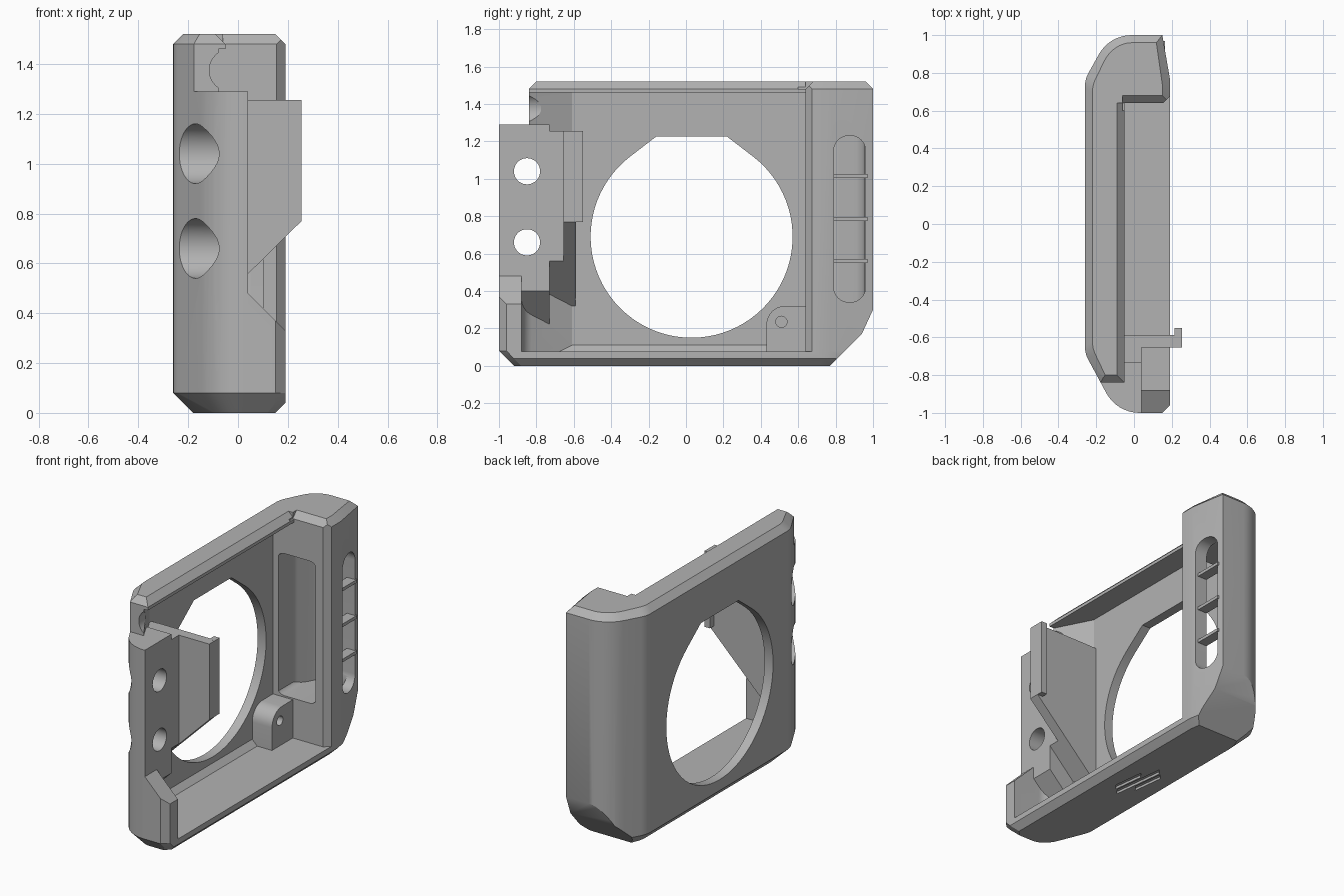
import bpy, bmesh, math
from mathutils import Vector

old = bpy.data.objects.get("Cube")
if old:
    bpy.data.objects.remove(old, do_unlink=True)

grey = bpy.data.materials.new("plain grey")
grey.use_nodes = True
grey.diffuse_color = (0.45, 0.45, 0.45, 1)
grey.node_tree.nodes["Principled BSDF"].inputs["Base Color"].default_value = (0.45, 0.45, 0.45, 1)


def finish(name, bm):
    bmesh.ops.recalc_face_normals(bm, faces=bm.faces)
    mesh = bpy.data.meshes.new(name)
    bm.to_mesh(mesh)
    bm.free()
    mesh.materials.append(grey)
    ob = bpy.data.objects.new(name, mesh)
    bpy.context.scene.collection.objects.link(ob)
    return ob


def fillet(corners, steps=8):
    """Polygon from (a, b) or (a, b, radius) corners."""
    out, n = [], len(corners)
    for i, c in enumerate(corners):
        p = Vector(c[:2])
        if len(c) == 2:
            out.append(p)
            continue
        u = (Vector(corners[i - 1][:2]) - p).normalized()
        v = (Vector(corners[(i + 1) % n][:2]) - p).normalized()
        half = u.angle(v) / 2
        centre = p + (u + v).normalized() * c[2] / math.sin(half)
        reach = c[2] / math.tan(half)
        a, b = p + u * reach - centre, p + v * reach - centre
        turn = math.pi - 2 * half
        for k in range(steps + 1):
            t = k / steps
            out.append(centre + (a * math.sin((1 - t) * turn) + b * math.sin(t * turn)) / math.sin(turn))
    return out


def rect(a0, a1, b0, b1, r=None):
    pts = [(a0, b0), (a1, b0), (a1, b1), (a0, b1)]
    return fillet([p + (r,) for p in pts]) if r else pts


def circle(a, b, r, n=40):
    return [(a + r * math.cos(math.tau * i / n), b + r * math.sin(math.tau * i / n)) for i in range(n)]


def prism(name, pts, axis, lo, hi):
    """Extrude a 2D outline along the named axis."""
    place = {"x": lambda a, b, d: (d, a, b), "y": lambda a, b, d: (a, d, b),
             "z": lambda a, b, d: (a, b, d)}[axis]
    bm = bmesh.new()
    rings = [[bm.verts.new(place(p[0], p[1], d)) for p in pts] for d in (lo, hi)]
    for ring in rings:
        bm.faces.new(ring)
    n = len(pts)
    for i in range(n):
        j = (i + 1) % n
        bm.faces.new((rings[0][i], rings[0][j], rings[1][j], rings[1][i]))
    return finish(name, bm)


def boolean(ob, cutter, op="DIFFERENCE"):
    mod = ob.modifiers.new("cut", "BOOLEAN")
    mod.operation, mod.solver, mod.object = op, "EXACT", cutter
    bpy.context.view_layer.update()
    with bpy.context.temp_override(object=ob, active_object=ob, selected_objects=[ob]):
        bpy.ops.object.modifier_apply(modifier=mod.name)
    bpy.data.objects.remove(cutter, do_unlink=True)


def cut(ob, pts, axis, lo, hi):
    boolean(ob, prism("cutter", pts, axis, lo, hi))


# Outer body: rounded plan with chamfered top and bottom rims
plan = fillet([(-0.26, 0.765, 0.15), (-0.13, 1.0, 0.2), (0.15, 1.0), (0.19, 0.77),
               (0.19, -0.96), (0.15, -1.0), (-0.09, -1.0, 0.2), (-0.26, -0.685, 0.15)])
bm = bmesh.new()
for z, left, right, ends in ((0, 0.08, 0.04, 0.08), (0.04, 0.04, 0, 0.04), (0.08, 0, 0, 0),
                             (1.48, 0, 0, 0), (1.52, 0.04, 0.04, 0.04)):
    for p in plan:
        x = p.x * (1 - left / 0.26) if p.x < 0 else p.x * (1 - right / 0.19)
        bm.verts.new((x, p.y * (1 - ends), z))
hull = bmesh.ops.convex_hull(bm, input=bm.verts)
bmesh.ops.delete(bm, geom=list({g for g in hull["geom_interior"] + hull["geom_unused"]
                                if isinstance(g, bmesh.types.BMVert)}), context="VERTS")
bmesh.ops.dissolve_limit(bm, angle_limit=0.01, verts=bm.verts, edges=bm.edges)
body = finish("housing", bm)
cut(body, [(0.67, -0.1), (0.94, 0.17), (1.0, 0.3), (1.2, 0.73), (1.2, -0.1)], "x", -0.5, 0.5)

# Cavity, leaving the bolt column and its web standing inside
cavity = prism("cavity", fillet([(-0.2, 0.64), (0.5, 0.64), (0.5, -0.88), (-0.06, -0.88, 0.1),
                                 (-0.2, -0.61)]), "z", -0.2, 1.8)
boolean(cavity, prism("section", [(-0.25, 0.16), (-0.165, 0.075), (0.6, 0.075), (0.6, 1.46),
                                  (-0.25, 1.46)], "y", -1.2, 1.2), "INTERSECT")
cut(cavity, [(-0.3, 0.06), (0.04, 0.4), (0.04, 1.29), (-0.3, 1.29)], "y", -1.3, -0.73)
cut(cavity, [(-0.3, 0.22), (0.04, 0.56), (0.04, 1.255), (-0.3, 1.255)], "y", -0.74, -0.59)
boolean(body, cavity)

# Cut-away front wall, open top and chamfered rims
cut(body, [(0.04, 0.48), (0.3, 0.22), (0.3, 1.7), (0.04, 1.7)], "y", -1.2, 0.5)
cut(body, [(-0.1, 1.53), (-0.05, 1.48), (-0.05, 1.29), (0.4, 1.29), (0.4, 1.7), (-0.1, 1.7)],
    "y", -1.2, 0.64)
cut(body, [(-1.2, 1.29), (-0.84, 1.29), (-0.84, 1.48), (-0.79, 1.53), (-1.2, 1.53)], "x", -0.5, 0.5)
cut(body, circle(-0.03, 1.375, 0.085), "y", -1.2, -0.64)
cut(body, [(0.6, 1.48), (0.64, 1.48), (0.69, 1.53), (0.6, 1.53)], "x", -0.06, 0.4)
cut(body, [(0.15, 0.6), (0.15, 0.635), (0.2, 0.685), (0.3, 0.685), (0.3, 0.6)], "z", 0.075, 1.7)

# Large opening with a flattened crown
cy, cz, r = 0.03, 0.69, 0.54
a0 = math.radians(52)
arc = [(cy + r * math.cos(a), cz + r * math.sin(a)) for a in
       (math.pi - a0 + i * (math.pi + 2 * a0) / 64 for i in range(65))]
cut(body, arc + [(0.22, 1.225), (-0.16, 1.225)], "x", -0.5, -0.1)

# Counterbored bolt holes
for z in (1.04, 0.66):
    cut(body, circle(-0.85, z, 0.07), "x", -0.5, 0.3)
    cut(body, circle(-0.85, z, 0.12), "x", -0.5, -0.06)

# Hollow grip with a rounded pocket and a side slot
pocket = prism("pocket", fillet([(-0.16, 0.5), (0.1, 0.5), (0.1, 0.955), (-0.08, 0.955, 0.08),
                                 (-0.16, 0.8, 0.08)]), "z", 0.2, 1.4)
boolean(pocket, prism("section", rect(-0.17, 0.11, 0.33, 1.24, 0.05), "y", 0.4, 1.1), "INTERSECT")
boolean(body, pocket)
cut(body, rect(0.79, 0.96, 0.34, 1.23, 0.08), "x", 0.05, 0.4)

# Three slanted grooves under the base
for x, y, half in ((-0.08, 0.03, 0.1), (-0.03, 0, 0.17), (0.02, -0.03, 0.1)):
    s = 0.12 * half
    cut(body, [(x + s, y - half), (x + s + 0.03, y - half + 0.04), (x - s + 0.03, y + half + 0.04),
               (x - s, y + half)], "z", -0.1, 0.015)

# Crossbars in the grip slot
for i, z in enumerate((1.015, 0.785, 0.56)):
    prism("grip_bar_%d" % (i + 1), rect(0.1, 0.165, z - 0.01, z + 0.01), "y", 0.78, 0.97)

# Latch plate with a hooked edge
prism("latch_plate", [(-0.16, 0.36), (0.255, 0.77), (0.255, 1.255), (-0.16, 1.255)], "y", -0.655, -0.588)
prism("latch_hook", rect(0.215, 0.2551, 0.7699, 1.2551), "y", -0.6, -0.55)

# Corner screw tab
tab = prism("screw_tab", fillet([(0.43, 0.07), (0.65, 0.07), (0.65, 0.32), (0.43, 0.32, 0.1)]),
            "x", -0.21, -0.06)
cut(tab, circle(0.51, 0.235, 0.03, 24), "x", -0.16, 0.1)

# Smooth the rounded surfaces, keep hard edges
bpy.ops.object.select_all(action="DESELECT")
for ob in bpy.context.scene.objects:
    if ob.type == "MESH" and grey.name in ob.data.materials:
        ob.select_set(True)
        bpy.context.view_layer.objects.active = ob
bpy.ops.object.shade_smooth_by_angle(angle=math.radians(25))
